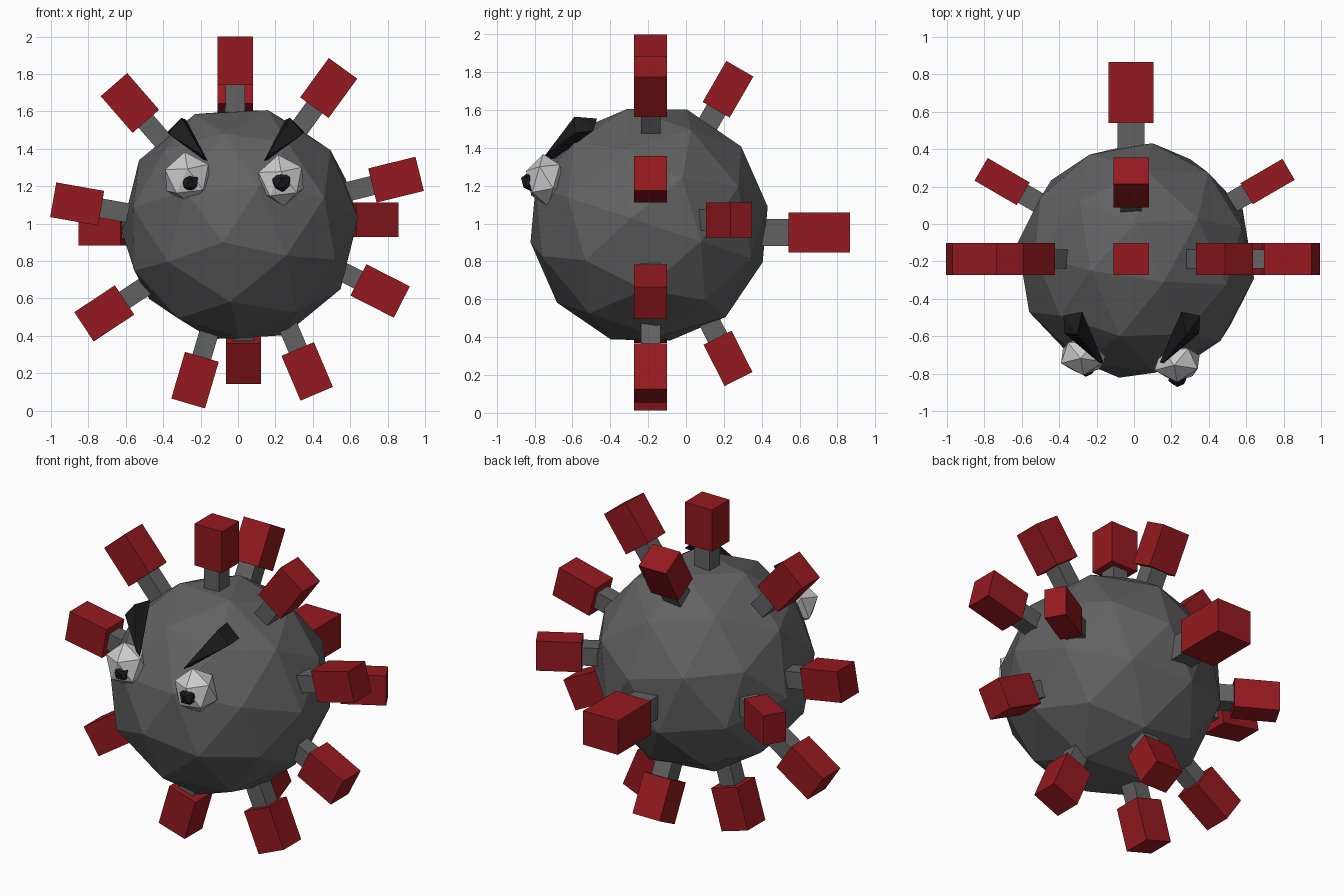
import bpy, bmesh
from math import radians, cos, sin
from mathutils import Vector, Matrix

if "Cube" in bpy.data.objects:
    bpy.data.objects.remove(bpy.data.objects["Cube"])


def material(name, rgb):
    m = bpy.data.materials.new(name)
    m.diffuse_color = (*rgb, 1)
    m.use_nodes = True
    m.node_tree.nodes["Principled BSDF"].inputs["Base Color"].default_value = m.diffuse_color
    return m


IRON = material("dark_grey", (0.12, 0.12, 0.12))
RED = material("red", (0.30, 0.01, 0.014))
WHITE = material("white", (0.6, 0.6, 0.6))
BLACK = material("black", (0.012, 0.012, 0.012))


def finish(bm, name, mat):
    me = bpy.data.meshes.new(name)
    bmesh.ops.recalc_face_normals(bm, faces=bm.faces)
    bm.to_mesh(me)
    bm.free()
    me.materials.append(mat)
    ob = bpy.data.objects.new(name, me)
    bpy.context.collection.objects.link(ob)
    return ob


def ball(name, subdivisions, matrix, mat):
    bm = bmesh.new()
    bmesh.ops.create_icosphere(bm, subdivisions=subdivisions, radius=1, matrix=matrix)
    return finish(bm, name, mat)


def box(name, centre, axes, size, mat):
    # axes: three perpendicular unit vectors, size along each
    rot = Matrix(axes).transposed().to_4x4()
    bm = bmesh.new()
    bmesh.ops.create_cube(bm, size=1, matrix=Matrix.Translation(centre) @ rot @ Matrix.Diagonal((*size, 1)))
    return finish(bm, name, mat)


def spike(name, centre, direction, side, size):
    # red block on a square grey stem that sinks into the body
    d, s = Vector(direction).normalized(), Vector(side)
    axes = (d, s, d.cross(s))
    c = Vector(centre)
    stem = 0.3
    box(name + "_block", c, axes, size, RED)
    t = size[1] * 0.6
    box(name + "_stem", c - d * (size[0] / 2 + stem / 2 - 0.01), axes, (stem, t, t), IRON)


# Body: faceted ball with its pole tipped towards the front
pole = Vector((-0.09, -0.63, -0.095)).normalized()
tilt = Vector((0, -1, 0)).rotation_difference(pole).to_matrix().to_4x4()
turn = tilt @ Matrix.Rotation(radians(90), 4, 'X') @ Matrix.Rotation(radians(-14.4), 4, 'Z')
ball("body", 2, Matrix.Translation((0.01, -0.195, 0.995)) @ turn @ Matrix.Scale(0.64, 4), IRON)

# Ring of spikes in the upright plane: x, z, angle
ring = [(-0.015, 1.87, 90), (0.485, 1.725, 54), (0.845, 1.235, 14), (0.76, 0.64, -27),
        (0.37, 0.21, -67), (-0.23, 0.163, 253.6), (-0.715, 0.52, 213.5),
        (-0.86, 1.105, 170), (-0.578, 1.645, 131)]
for i, (x, z, a) in enumerate(ring):
    a = radians(a)
    spike(f"ring_spike_{i + 1}", (x, -0.187, z), (cos(a), 0, sin(a)), (0, 1, 0), (0.26, 0.173, 0.188))

# Rear spikes
spike("back_spike", (-0.015, 0.703, 0.953), (0, 1, 0), (1, 0, 0), (0.325, 0.24, 0.212))
spike("back_top_spike", (-0.015, 0.222, 1.71), (0, 0.5, 0.866), (1, 0, 0), (0.25, 0.188, 0.165))
spike("back_bottom_spike", (0.03, 0.222, 0.288), (0, 0.45, -0.89), (1, 0, 0), (0.245, 0.188, 0.165))
spike("back_right_spike", (0.714, 0.227, 1.02), (0.86, 0.5, 0), (0, 0, 1), (0.26, 0.185, 0.13))
spike("back_left_spike", (-0.705, 0.227, 0.975), (-0.86, 0.5, 0), (0, 0, 1), (0.26, 0.185, 0.14))

# Eyes and pupils
for side, eye, pupil in (("left", (-0.27, -0.705, 1.245), (-0.257, -0.765, 1.222)),
                         ("right", (0.23, -0.742, 1.23), (0.233, -0.82, 1.222))):
    spin = Matrix.Rotation(radians(70), 4, 'X') @ Matrix.Rotation(radians(25), 4, 'Z')
    ball(side + "_eye", 1, Matrix.Translation(eye) @ Matrix.Diagonal((0.137, 0.11, 0.14, 1)) @ spin, WHITE)
    ball(side + "_pupil", 1, Matrix.Translation(pupil) @ spin @ Matrix.Scale(0.055, 4), BLACK)

# Eyebrows: wedges narrowing towards the middle, mirrored
brow = [(0.15, -0.74, 1.335), (0.17, -0.745, 1.36), (0.17, -0.70, 1.34), (0.29, -0.59, 1.565),
        (0.36, -0.585, 1.48), (0.365, -0.49, 1.49), (0.265, -0.47, 1.555)]
for side, s in (("left", -1), ("right", 1)):
    bm = bmesh.new()
    for x, y, z in brow:
        bm.verts.new((s * x - 0.012, y, z))
    bmesh.ops.convex_hull(bm, input=bm.verts)
    finish(bm, side + "_eyebrow", BLACK)
